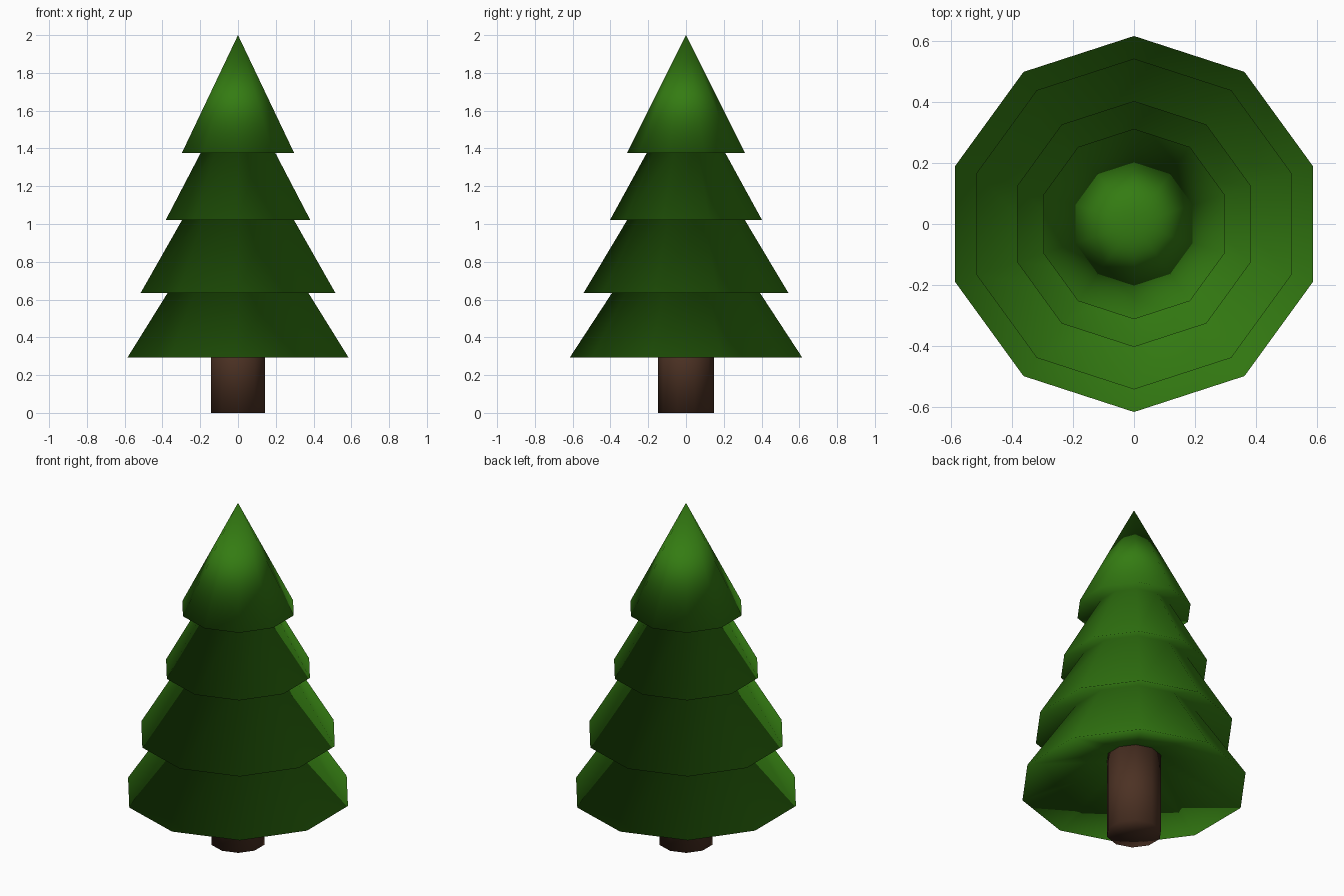
import bpy, bmesh, math

if "Cube" in bpy.data.objects:
    bpy.data.objects.remove(bpy.data.objects["Cube"])

SIDES = 10


def material(name, rgb):
    m = bpy.data.materials.new(name)
    m.diffuse_color = (*rgb, 1)
    m.use_nodes = True
    m.node_tree.nodes["Principled BSDF"].inputs["Base Color"].default_value = m.diffuse_color
    return m


def lathe(name, profile, mat):
    """Spin (radius, z) points round the z axis; radius 0 makes a pole."""
    bm = bmesh.new()
    rings = []
    for r, z in profile:
        if r == 0:
            rings.append([bm.verts.new((0, 0, z))] * SIDES)
        else:
            angles = [math.pi / 2 + math.tau * i / SIDES for i in range(SIDES)]
            rings.append([bm.verts.new((r * math.cos(a), r * math.sin(a), z)) for a in angles])
    for low, high in zip(rings, rings[1:]):
        for i in range(SIDES):
            j = (i + 1) % SIDES
            corners = list(dict.fromkeys([low[i], low[j], high[j], high[i]]))
            bm.faces.new(corners)
    bmesh.ops.recalc_face_normals(bm, faces=bm.faces)
    for f in bm.faces:
        f.smooth = True
    mesh = bpy.data.meshes.new(name)
    bm.to_mesh(mesh)
    bm.free()
    mesh.materials.append(mat)
    obj = bpy.data.objects.new(name, mesh)
    bpy.context.collection.objects.link(obj)
    return obj


green = material("needle green", (0.034, 0.200, 0.006))
brown = material("bark brown", (0.072, 0.031, 0.017))

# Trunk, reaching up into the hollow underside of the lowest tier
lathe("trunk", [(0, 0), (0.149, 0), (0.149, 0.465), (0, 0.465)], brown)

# Foliage: four skirts with sloping undersides, ending in a point
lathe("foliage", [
    (0, 0.465), (0.149, 0.465),      # underside meeting the trunk
    (0.616, 0.292), (0.333, 0.725),  # lowest tier
    (0.542, 0.635), (0.290, 1.057),  # second tier
    (0.403, 1.02), (0.192, 1.405),   # third tier
    (0.312, 1.377), (0, 2.0),        # top cone
], green)
